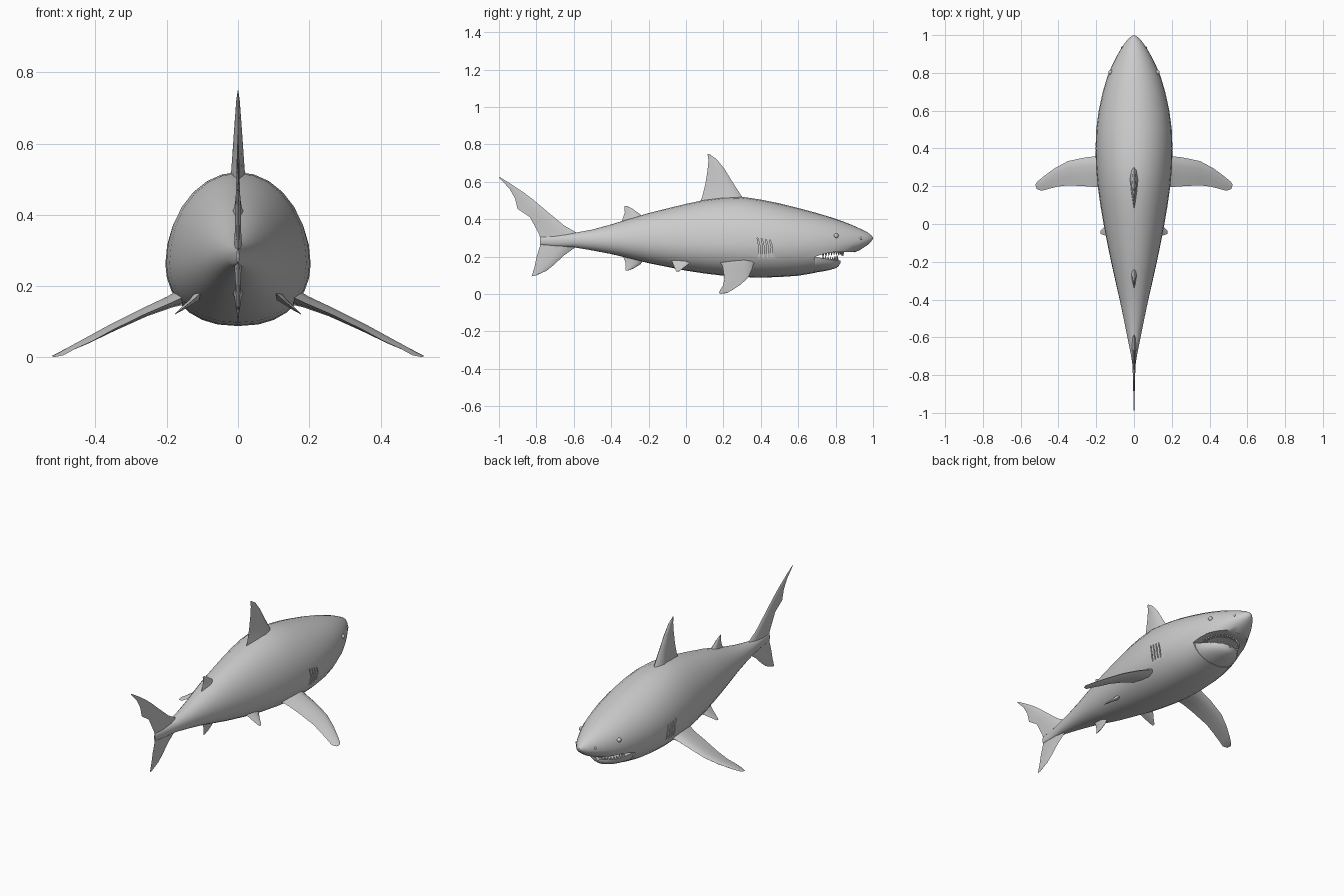
import bpy, bmesh, math
from mathutils import Vector

grey = bpy.data.materials.new("shark grey")
grey.diffuse_color = (0.6, 0.6, 0.6, 1)


def finish(name, bm, angle=40):
    bmesh.ops.recalc_face_normals(bm, faces=bm.faces)
    me = bpy.data.meshes.new(name)
    bm.to_mesh(me)
    bm.free()
    me.materials.append(grey)
    ob = bpy.data.objects.new(name, me)
    bpy.context.collection.objects.link(ob)
    smooth(ob, angle)
    return ob


def smooth(ob, angle):
    bpy.ops.object.select_all(action='DESELECT')
    ob.select_set(True)
    bpy.context.view_layer.objects.active = ob
    bpy.ops.object.shade_smooth_by_angle(angle=math.radians(angle))


def loft(name, rings, angle=40):
    """Skin closed rings of equal length and cap both ends."""
    bm = bmesh.new()
    vs = [[bm.verts.new(p) for p in r] for r in rings]
    n = len(vs[0])
    for a, b in zip(vs, vs[1:]):
        for i in range(n):
            j = (i + 1) % n
            bm.faces.new((a[i], a[j], b[j], b[i]))
    bm.faces.new(vs[0])
    bm.faces.new(vs[-1])
    bmesh.ops.remove_doubles(bm, verts=bm.verts, dist=0.0003)
    return finish(name, bm, angle)


def section(y, w, top, mid, bottom, n=28):
    ring = []
    for i in range(n):
        a = 2 * math.pi * i / n
        c, s = math.cos(a), math.sin(a)
        if s < 0:  # fuller belly
            c = math.copysign(abs(c) ** 0.85, c)
        ring.append((w * c, y, mid + s * ((top - mid) if s > 0 else (mid - bottom))))
    return ring


def fin(name, stations, normal):
    """Stations: leading point, trailing point, half thickness."""
    prof = [(0, 0), (0.08, 0.6), (0.3, 1), (0.65, 0.6), (1, 0), (0.65, -0.6), (0.3, -1), (0.08, -0.6)]
    nrm = Vector(normal).normalized()
    rings = []
    for lead, trail, t in stations:
        a, b = Vector(lead), Vector(trail)
        rings.append([a.lerp(b, u) + nrm * t * v for u, v in prof])
    return loft(name, rings, 60)


def prism(name, pts, x0, x1):
    """Outline in y and z, extruded along x."""
    return loft(name, [[(x, y, z) for y, z in pts] for x in (x0, x1)], 20)


def cut(ob, cutter):
    m = ob.modifiers.new("cut", 'BOOLEAN')
    m.operation, m.solver, m.object = 'DIFFERENCE', 'EXACT', cutter
    bpy.ops.object.select_all(action='DESELECT')
    bpy.context.view_layer.objects.active = ob
    bpy.ops.object.modifier_apply(modifier=m.name)
    bpy.data.objects.remove(cutter)


# Body: y, half width, top, widest height, bottom
body = loft("body", [section(*s) for s in [
    (-0.78, 0.003, 0.305, 0.285, 0.265), (-0.70, 0.015, 0.312, 0.287, 0.255),
    (-0.60, 0.035, 0.326, 0.288, 0.25), (-0.50, 0.055, 0.345, 0.287, 0.233),
    (-0.40, 0.076, 0.372, 0.285, 0.214), (-0.30, 0.099, 0.403, 0.282, 0.19),
    (-0.20, 0.121, 0.433, 0.28, 0.165), (-0.10, 0.142, 0.458, 0.275, 0.145),
    (0.00, 0.161, 0.482, 0.27, 0.125), (0.10, 0.178, 0.503, 0.267, 0.11),
    (0.20, 0.192, 0.517, 0.265, 0.098), (0.30, 0.201, 0.52, 0.263, 0.091),
    (0.40, 0.204, 0.505, 0.262, 0.088), (0.50, 0.2, 0.485, 0.262, 0.091),
    (0.60, 0.187, 0.46, 0.262, 0.098), (0.70, 0.165, 0.433, 0.264, 0.115),
    (0.78, 0.141, 0.409, 0.266, 0.135), (0.84, 0.116, 0.388, 0.27, 0.175),
    (0.89, 0.091, 0.368, 0.275, 0.218), (0.93, 0.068, 0.35, 0.282, 0.235),
    (0.97, 0.04, 0.33, 0.29, 0.262), (0.99, 0.019, 0.315, 0.296, 0.28),
    (1.00, 0.004, 0.304, 0.3, 0.296)]])

# Mouth opening
cut(body, prism("mouth_cutter", [(0.69, 0.2), (0.74, 0.216), (0.80, 0.226), (0.9, 0.226),
                                 (0.9, 0.02), (0.69, 0.02)], -0.3, 0.3))
# Gill slits
for side in (-1, 1):
    for k in range(4):
        y = 0.385 + 0.022 * k
        h = 0.30 - 0.004 * k
        pts = [(y, h), (y + 0.012, 0.25), (y + 0.008, 0.18), (y + 0.002, 0.18),
               (y + 0.005, 0.25), (y - 0.005, h)]
        cut(body, prism("gill_cutter", pts, side * 0.188, side * 0.25))
smooth(body, 35)

# Lower jaw: y, half width, rim height, bottom
rings = []
for y, w, top, bot in [(0.60, 0.125, 0.19, 0.105), (0.69, 0.14, 0.2, 0.115), (0.73, 0.124, 0.192, 0.121),
                       (0.77, 0.1, 0.183, 0.129), (0.80, 0.073, 0.18, 0.138),
                       (0.815, 0.048, 0.18, 0.148), (0.825, 0.012, 0.178, 0.165)]:
    arc = [math.pi * i / 10 for i in range(11)]
    outer = [(w * math.cos(a), y, top - (top - bot) * math.sin(a)) for a in arc]
    floor = [(w * f, y, top - 0.012 * (1 - f * f)) for f in (-0.85, -0.5, 0, 0.5, 0.85)]
    rings.append(outer + floor)
loft("lower_jaw", rings)

# Teeth rows along both jaws
for name, n, rx, y0, ry, up in (("upper_teeth", 23, 0.112, 0.715, 0.125, -1),
                                ("lower_teeth", 19, 0.108, 0.72, 0.09, 1)):
    bm = bmesh.new()
    for i in range(n):
        a = math.radians(-82 + 164 * i / (n - 1))
        x, y = rx * math.sin(a), y0 + ry * math.cos(a)
        if up < 0:
            z = 0.207 + 0.022 * min(1, (y - 0.71) / 0.08)
        else:
            z = 0.19 - 0.012 * min(1, (y - 0.73) / 0.05)
        h = 0.016 + 0.012 * math.cos(a)
        base = [bm.verts.new((x + 0.0065 * math.cos(b), y + 0.0065 * math.sin(b), z))
                for b in (0, math.pi / 2, math.pi, 1.5 * math.pi)]
        tip = bm.verts.new((x * 0.97, y, z + up * h))
        bm.faces.new(base)
        for j in range(4):
            bm.faces.new((base[j], base[(j + 1) % 4], tip))
    finish(name, bm, 20)

# Dorsal fins
X = (1, 0, 0)
fin("dorsal_fin", [((0, 0.34, 0.47), (0, 0.06, 0.46), 0.035), ((0, 0.295, 0.527), (0, 0.085, 0.515), 0.019),
                   ((0, 0.248, 0.6), (0, 0.103, 0.585), 0.014), ((0, 0.205, 0.67), (0, 0.115, 0.66), 0.009),
                   ((0, 0.163, 0.722), (0, 0.12, 0.715), 0.005), ((0, 0.125, 0.748), (0, 0.115, 0.75), 0.001)], X)
fin("second_dorsal_fin", [((0, -0.22, 0.40), (0, -0.35, 0.37), 0.02), ((0, -0.25, 0.43), (0, -0.335, 0.412), 0.01),
                          ((0, -0.285, 0.455), (0, -0.327, 0.437), 0.006),
                          ((0, -0.315, 0.47), (0, -0.33, 0.472), 0.001)], X)
fin("anal_fin", [((0, -0.21, 0.2), (0, -0.34, 0.21), 0.02), ((0, -0.245, 0.158), (0, -0.325, 0.172), 0.009),
                 ((0, -0.28, 0.137), (0, -0.322, 0.145), 0.006), ((0, -0.31, 0.125), (0, -0.325, 0.125), 0.001)], X)

# Tail fin lobes
fin("upper_tail_lobe", [((0, -0.56, 0.315), (0, -0.77, 0.265), 0.012), ((0, -0.65, 0.365), (0, -0.785, 0.32), 0.009),
                        ((0, -0.75, 0.448), (0, -0.835, 0.412), 0.007), ((0, -0.815, 0.503), (0, -0.9, 0.455), 0.005),
                        ((0, -0.87, 0.545), (0, -0.915, 0.513), 0.004), ((0, -0.93, 0.585), (0, -0.945, 0.565), 0.003),
                        ((0, -0.997, 0.626), (0, -1.0, 0.622), 0.001)], X)
fin("lower_tail_lobe", [((0, -0.57, 0.265), (0, -0.77, 0.31), 0.012), ((0, -0.655, 0.205), (0, -0.778, 0.265), 0.008),
                        ((0, -0.705, 0.157), (0, -0.798, 0.2), 0.006), ((0, -0.745, 0.125), (0, -0.81, 0.145), 0.004),
                        ((0, -0.8, 0.1), (0, -0.825, 0.095), 0.001)], X)

for side, label in ((1, "right"), (-1, "left")):
    def m(x, y, z):
        return (side * x, y, z)
    # Pectoral fin
    fin(label + "_pectoral_fin", [
        (m(0.12, 0.38, 0.185), m(0.12, 0.17, 0.185), 0.03), (m(0.19, 0.36, 0.158), m(0.19, 0.195, 0.152), 0.017),
        (m(0.26, 0.352, 0.13), m(0.26, 0.2, 0.122), 0.013), (m(0.35, 0.333, 0.088), m(0.35, 0.205, 0.078), 0.011),
        (m(0.42, 0.295, 0.053), m(0.41, 0.197, 0.045), 0.009), (m(0.475, 0.255, 0.026), m(0.455, 0.185, 0.025), 0.006),
        (m(0.51, 0.226, 0.009), m(0.49, 0.176, 0.006), 0.004), (m(0.522, 0.21, 0.005), m(0.515, 0.185, 0.001), 0.001)],
        (side * 0.4, 0, 0.9))
    # Pelvic fin
    fin(label + "_pelvic_fin", [
        (m(0.1, 0.04, 0.185), m(0.1, -0.08, 0.185), 0.016), (m(0.13, 0.01, 0.157), m(0.13, -0.068, 0.158), 0.008),
        (m(0.155, -0.015, 0.138), m(0.155, -0.06, 0.138), 0.005), (m(0.177, -0.035, 0.122), m(0.177, -0.052, 0.121), 0.001)],
        (side * 0.6, 0, 0.8))
    # Eye and nostril
    for name, pos, r in (("eye", (0.124, 0.803, 0.312), 0.0125), ("nostril", (0.061, 0.935, 0.298), 0.007)):
        bm = bmesh.new()
        bmesh.ops.create_uvsphere(bm, u_segments=14, v_segments=8, radius=r)
        bmesh.ops.translate(bm, verts=bm.verts, vec=m(*pos))
        finish(label + "_" + name, bm)
